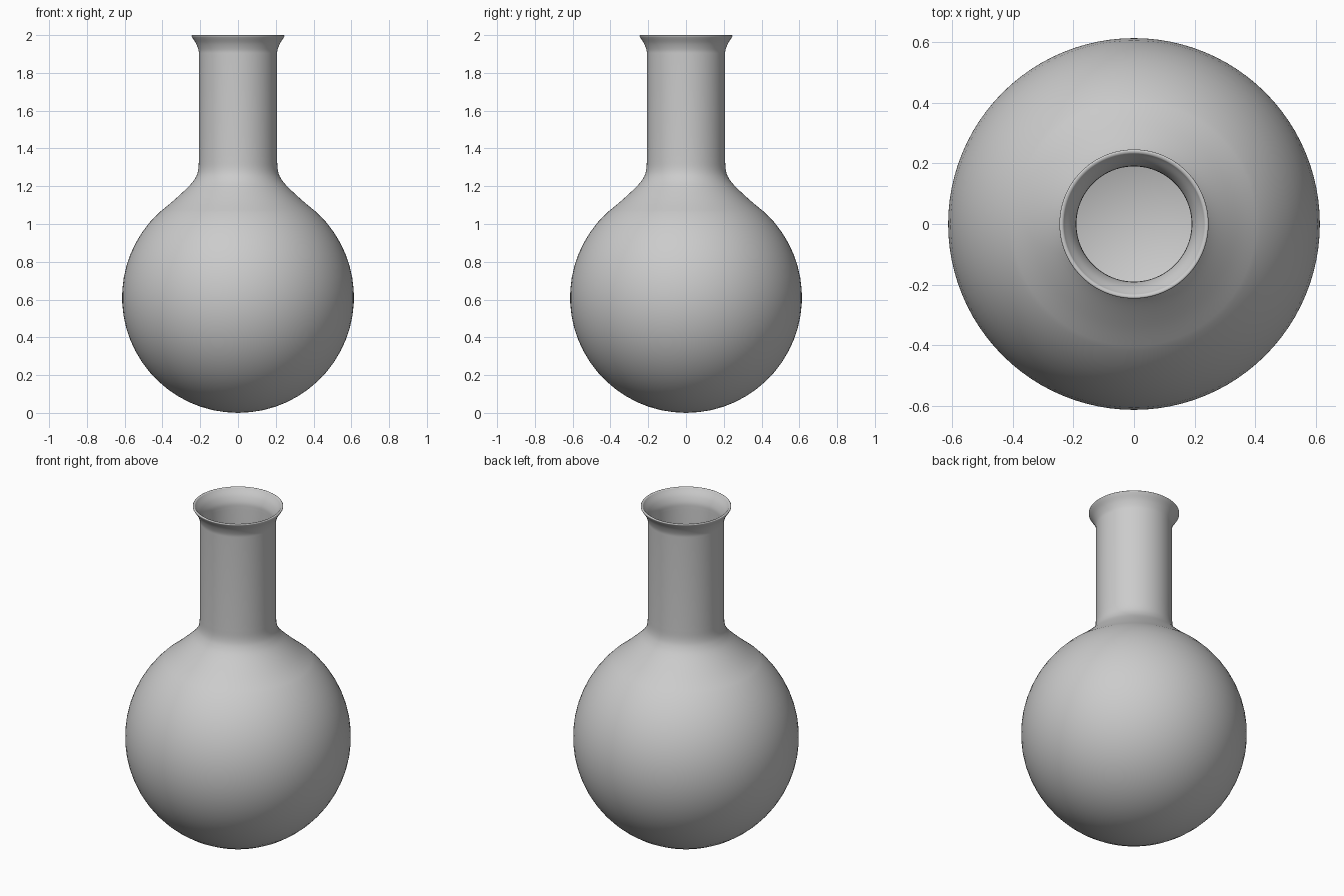
import bpy, bmesh
from math import sin, cos, pi, sqrt
from mathutils import Vector

if "Cube" in bpy.data.objects:
    bpy.data.objects.remove(bpy.data.objects["Cube"])

SEG = 96


def smooth_path(pts, steps=5):
    """Catmull-Rom curve through (radius, height) points."""
    p = [Vector(q) for q in pts]
    p = [2 * p[0] - p[1]] + p + [2 * p[-1] - p[-2]]
    out = []
    for a, b, c, d in zip(p, p[1:], p[2:], p[3:]):
        for i in range(steps):
            t = i / steps
            out.append(0.5 * (2 * b + (c - a) * t + (2 * a - 5 * b + 4 * c - d) * t * t
                              + (3 * b - a - 3 * c + d) * t ** 3))
    return out + [p[-2]]


def bulb(radius, top, count=22):
    """Round belly from the bottom pole up to the height where the shoulder starts."""
    end = pi - math_acos((top - 0.612) / radius)
    return [Vector((radius * sin(end * i / count) * 1.003, 0.612 - radius * cos(end * i / count)))
            for i in range(count + 1)]


def math_acos(x):
    from math import acos
    return acos(max(-1, min(1, x)))


def lathe(name, profile):
    bm = bmesh.new()
    rings = []
    for r, z in profile:
        if r < 1e-4:
            rings.append([bm.verts.new((0, 0, z))] * SEG)
        else:
            rings.append([bm.verts.new((r * cos(2 * pi * i / SEG), r * sin(2 * pi * i / SEG), z))
                          for i in range(SEG)])
    for a, b in zip(rings, rings[1:]):
        for i in range(SEG):
            j = (i + 1) % SEG
            quad = list(dict.fromkeys((a[i], a[j], b[j], b[i])))
            bm.faces.new(quad)
    bmesh.ops.recalc_face_normals(bm, faces=bm.faces)
    mesh = bpy.data.meshes.new(name)
    bm.to_mesh(mesh)
    bm.free()
    obj = bpy.data.objects.new(name, mesh)
    bpy.context.collection.objects.link(obj)
    bpy.context.view_layer.objects.active = obj
    obj.select_set(True)
    bpy.ops.object.shade_smooth_by_angle(angle=pi / 4)
    return obj


# outer wall: belly, shoulder, straight neck and flared lip
belly = bulb(0.612, 1.06)
for v in belly:
    v.y = max(v.y, 0.004) if v.x > 0.06 else 0.0
shoulder = smooth_path([belly[-1], (0.34, 1.125), (0.26, 1.20), (0.225, 1.245),
                        (0.21, 1.29), (0.207, 1.36)])
lip = smooth_path([(0.207, 1.89), (0.209, 1.92), (0.222, 1.955), (0.241, 1.985),
                   (0.246, 1.995), (0.242, 2.0), (0.234, 1.998), (0.228, 1.99),
                   (0.207, 1.96), (0.193, 1.925), (0.190, 1.89)])

# inner wall follows the outer one at glass thickness
inner = smooth_path([(0.190, 1.35), (0.193, 1.285), (0.208, 1.235), (0.245, 1.19),
                     (0.325, 1.115), bulb(0.595, 1.05)[-1]])
inner_belly = bulb(0.595, 1.05)[::-1]

lathe("flask", belly + shoulder[1:] + lip + inner + inner_belly[1:])
